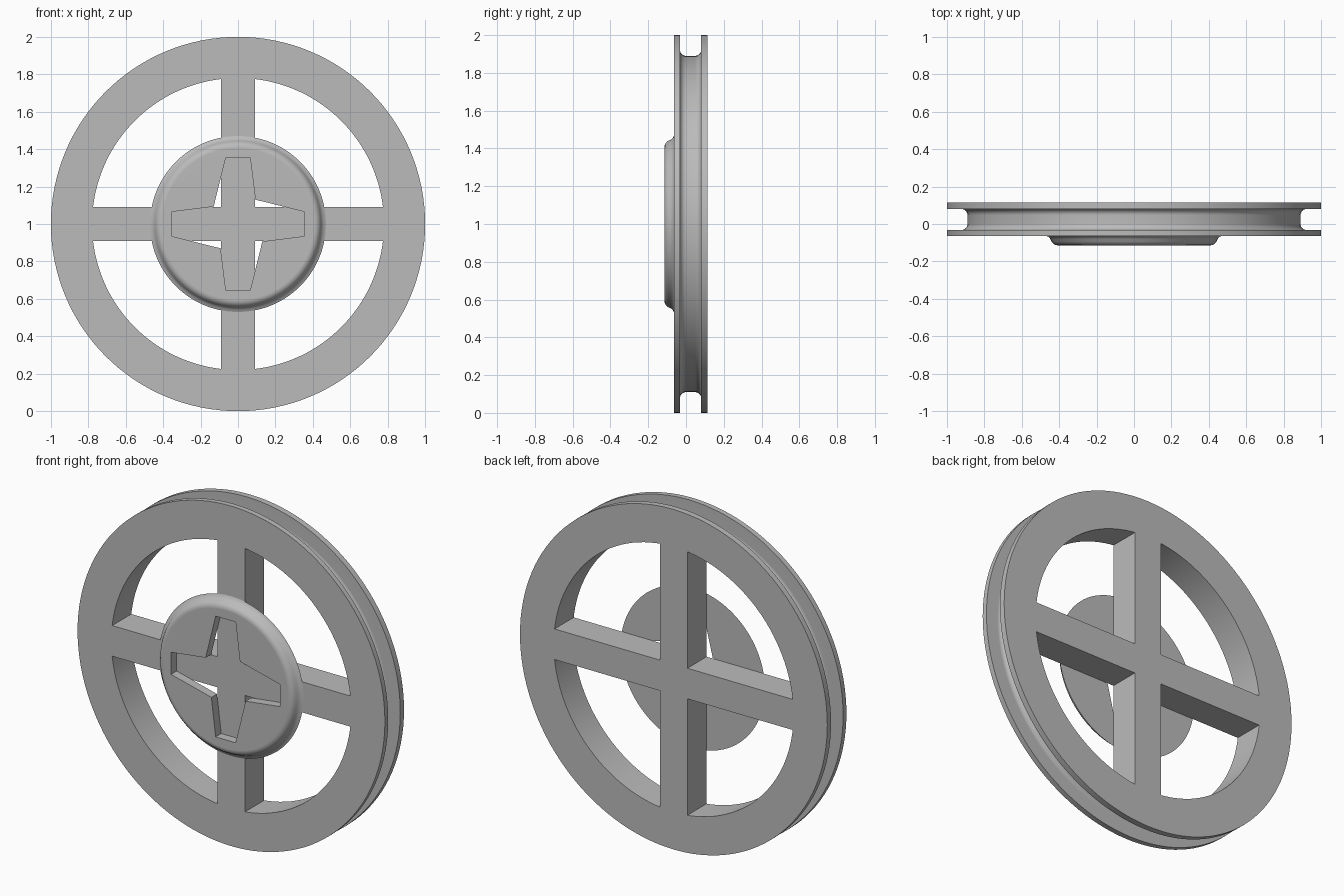
import bpy, bmesh, math
from mathutils import Matrix, Vector

cube = bpy.data.objects.get("Cube")
if cube:
    bpy.data.objects.remove(cube, do_unlink=True)

FRONT, BACK, CAP_FRONT = -0.063, 0.115, -0.115
CENTRE = Vector((0, 0, 1))

grey = bpy.data.materials.new("light grey")
grey.use_nodes = True
grey.diffuse_color = (0.5, 0.5, 0.5, 1)
grey.node_tree.nodes["Principled BSDF"].inputs["Base Color"].default_value = grey.diffuse_color


def make_object(name, bm):
    bmesh.ops.remove_doubles(bm, verts=bm.verts, dist=0.00001)
    bmesh.ops.translate(bm, verts=bm.verts, vec=CENTRE)
    bmesh.ops.recalc_face_normals(bm, faces=bm.faces)
    mesh = bpy.data.meshes.new(name)
    bm.to_mesh(mesh)
    bm.free()
    mesh.materials.append(grey)
    obj = bpy.data.objects.new(name, mesh)
    bpy.context.collection.objects.link(obj)
    return obj


def lathe(name, profile, closed, steps=128):
    """Turn (radius, y) points around the axle."""
    bm = bmesh.new()
    verts = [bm.verts.new((r, y, 0)) for r, y in profile]
    edges = [bm.edges.new(pair) for pair in zip(verts, verts[1:])]
    if closed:
        edges.append(bm.edges.new((verts[-1], verts[0])))
    bmesh.ops.spin(bm, geom=verts + edges, cent=(0, 0, 0), axis=(0, 1, 0),
                   angle=math.tau, steps=steps, use_merge=True)
    if not closed:
        bmesh.ops.remove_doubles(bm, verts=bm.verts, dist=0.00001)
        bmesh.ops.holes_fill(bm, edges=[e for e in bm.edges if e.is_boundary], sides=0)
    return make_object(name, bm)


def cross_prism(name, quarter, y0, y1):
    """Repeat a quarter outline four times and extrude it along y."""
    bm = bmesh.new()
    verts = []
    for i in range(4):
        turn = Matrix.Rotation(i * math.pi / 2, 3, 'Y')
        verts += [bm.verts.new(turn @ Vector((x, y0, z))) for x, z in quarter]
    face = bm.faces.new(verts)
    result = bmesh.ops.extrude_face_region(bm, geom=[face])
    moved = [v for v in result["geom"] if isinstance(v, bmesh.types.BMVert)]
    bmesh.ops.translate(bm, verts=moved, vec=(0, y1 - y0, 0))
    return make_object(name, bm)


def combine(obj, other, operation):
    mod = obj.modifiers.new("combine", 'BOOLEAN')
    mod.object, mod.operation, mod.solver = other, operation, 'EXACT'
    bpy.context.view_layer.objects.active = obj
    bpy.ops.object.modifier_apply(modifier=mod.name)
    bpy.data.objects.remove(other, do_unlink=True)


def smooth(obj):
    bpy.ops.object.select_all(action='DESELECT')
    obj.select_set(True)
    bpy.context.view_layer.objects.active = obj
    bpy.ops.object.shade_smooth_by_angle(angle=math.radians(32))
    weighted = obj.modifiers.new("weighted normals", 'WEIGHTED_NORMAL')
    weighted.keep_sharp = True


# Rim with a rounded groove around the outside
groove_front, groove_back, floor, fillet = -0.032, 0.08, 0.89, 0.032
arc = [i * math.pi / 12 for i in range(7)]
front_fillet = [(floor + fillet * (1 - math.sin(a)), groove_front + fillet * (1 - math.cos(a)))
                for a in arc]
back_fillet = [(r, groove_front + groove_back - y) for r, y in reversed(front_fillet)]
rim_profile = ([(0.78, FRONT), (1, FRONT), (1, groove_front)] + front_fillet
               + back_fillet + [(1, groove_back), (1, BACK), (0.78, BACK)])
wheel = lathe("pulley_wheel", rim_profile, True)

# Four spokes, flush with both rim faces
spokes = cross_prism("spokes", [(-0.09, 0.83), (0.09, 0.83), (0.09, 0.09)], FRONT, BACK)
combine(wheel, spokes, 'UNION')
smooth(wheel)

# Hub cap with a flared, rounded edge and a cross-shaped opening
cap_profile = [(0.47, FRONT), (0.456, -0.069), (0.447, -0.08), (0.441, -0.093),
               (0.433, -0.104), (0.421, -0.112), (0.405, CAP_FRONT)]
cap = lathe("hub_cap", cap_profile, False)
cutter = cross_prism("cross_cutter", [(-0.065, 0.355), (0.065, 0.355), (0.093, 0.13),
                                      (0.13, 0.093)][:3], CAP_FRONT - 0.05, FRONT + 0.05)
cutter.hide_render = True
combine(cap, cutter, 'DIFFERENCE')
smooth(cap)
